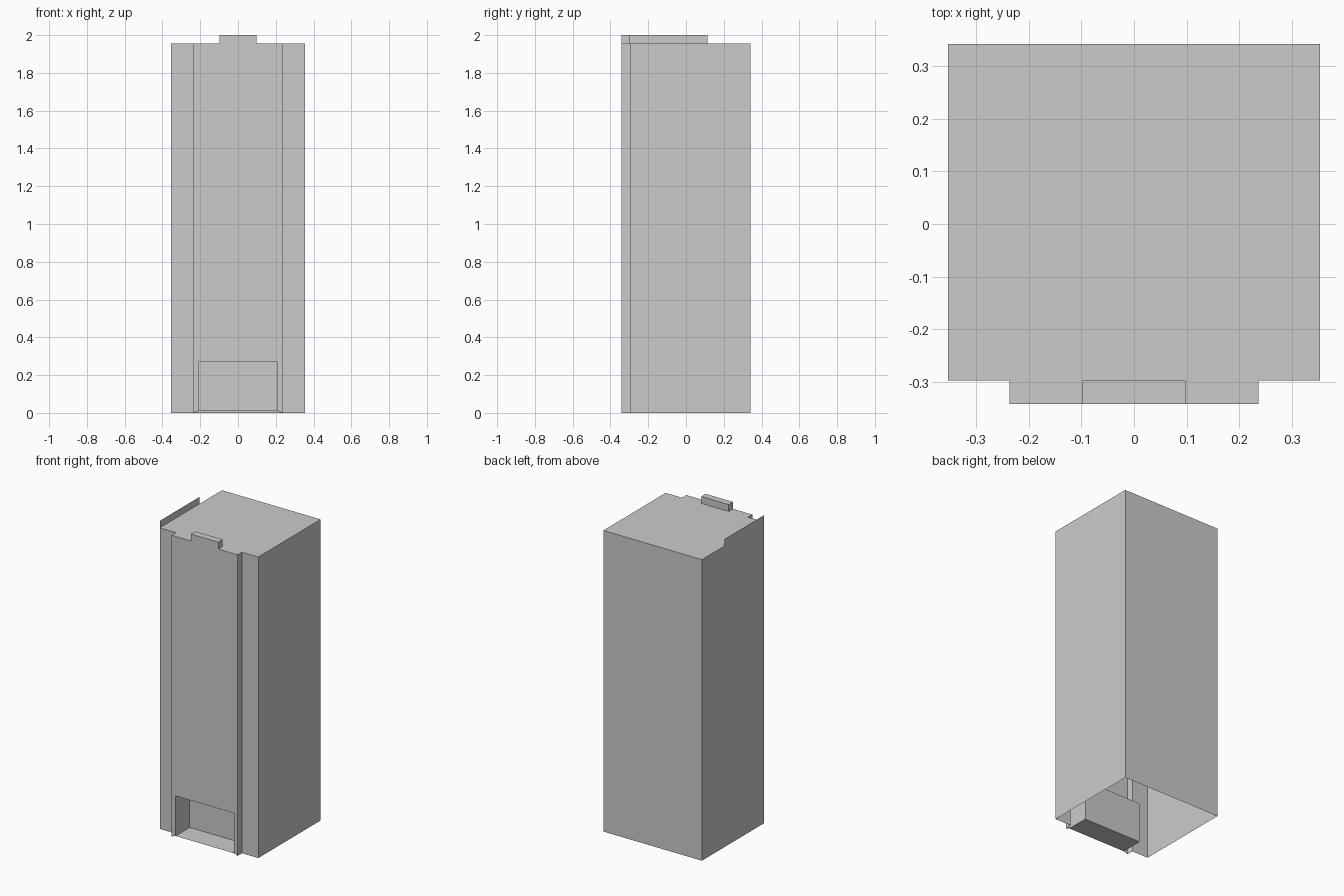
import bpy, bmesh

if "Cube" in bpy.data.objects:
    bpy.data.objects.remove(bpy.data.objects["Cube"])

HX, BACK, STEP, FRONT = 0.354, 0.342, -0.297, -0.342   # cabinet outline
PX, TOP, PEAK = 0.237, 1.955, 2.0                      # panel half width, heights


def finish(bm, name):
    mesh = bpy.data.meshes.new(name)
    bm.to_mesh(mesh)
    bm.free()
    obj = bpy.data.objects.new(name, mesh)
    bpy.context.collection.objects.link(obj)
    return obj


def prism(bm, outline, z0, z1):
    """Walls and lid over an anticlockwise outline, open underneath."""
    low = [bm.verts.new((x, y, z0)) for x, y in outline]
    high = [bm.verts.new((x, y, z1)) for x, y in outline]
    n = len(outline)
    walls = [bm.faces.new((low[i], low[(i + 1) % n], high[(i + 1) % n], high[i]))
             for i in range(n)]
    bm.faces.new(high)
    return walls


# Cabinet shell with raised front panel, open at the bottom
half = [(PX, FRONT), (PX, STEP), (HX, STEP), (HX, BACK)]
outline = half + [(-x, y) for x, y in reversed(half)]
bm = bmesh.new()
panel = prism(bm, outline, 0, TOP)[-1]

# Delivery recess: inset the panel, fit the opening, push it inwards
bmesh.ops.inset_region(bm, faces=[panel], thickness=0.01)
for v in panel.verts:
    v.co.x = 0.209 if v.co.x > 0 else -0.209
    v.co.z = 0.27 if v.co.z > 1 else 0.01
pocket = bmesh.ops.extrude_discrete_faces(bm, faces=[panel])["faces"][0]
bmesh.ops.translate(bm, verts=pocket.verts, vec=(0, 0.145, 0))
finish(bm, "cabinet")

# Small raised tab above the front panel
bm = bmesh.new()
prism(bm, [(-0.098, FRONT), (0.098, FRONT), (0.098, STEP), (-0.098, STEP)], TOP, PEAK)
finish(bm, "top_tab")

# Thin fin continuing the left wall upwards
bm = bmesh.new()
bm.faces.new([bm.verts.new((-HX, y, z)) for y, z in
              [(0.113, TOP), (STEP, TOP), (STEP, PEAK), (0.113, PEAK)]])
fin = finish(bm, "side_fin")
fin.data.flip_normals() if fin.data.polygons[0].normal.x > 0 else None
